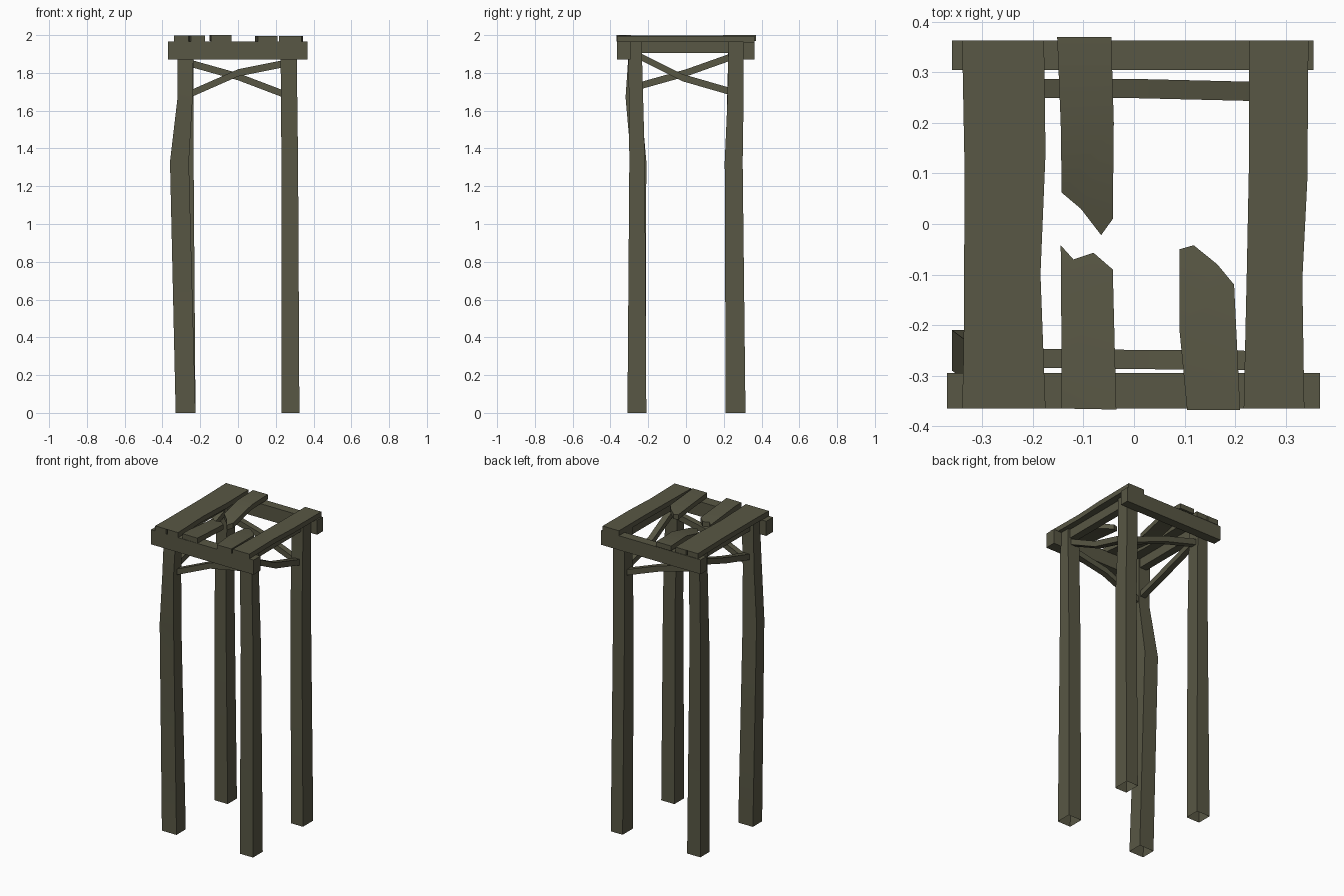
import bpy, bmesh
from mathutils import Vector

if "Cube" in bpy.data.objects:
    bpy.data.objects.remove(bpy.data.objects["Cube"])

wood = bpy.data.materials.new("weathered olive wood")
wood.diffuse_color = (0.098, 0.095, 0.058, 1)
wood.use_nodes = True
wood.node_tree.nodes["Principled BSDF"].inputs["Base Color"].default_value = wood.diffuse_color


def finish(name, bm):
    bmesh.ops.recalc_face_normals(bm, faces=bm.faces)
    me = bpy.data.meshes.new(name)
    bm.to_mesh(me)
    bm.free()
    me.materials.append(wood)
    ob = bpy.data.objects.new(name, me)
    bpy.context.collection.objects.link(ob)
    bpy.ops.object.select_all(action='DESELECT')
    ob.select_set(True)
    bpy.context.view_layer.objects.active = ob
    bpy.ops.object.shade_smooth_by_angle(angle=0.6)
    return ob


def loft(name, rings, caps=True):
    """Join a row of four-cornered rings into a timber."""
    bm = bmesh.new()
    loops = [[bm.verts.new(p) for p in r] for r in rings]
    for a, b in zip(loops, loops[1:]):
        for i in range(4):
            j = (i + 1) % 4
            bm.faces.new((a[i], a[j], b[j], b[i]))
    if caps:
        bm.faces.new(loops[0])
        bm.faces.new(loops[-1])
    return finish(name, bm)


def leg(name, sections):
    # each section: z, x min, x max, y min, y max
    loft(name, [[(a, c, z), (b, c, z), (b, d, z), (a, d, z)]
                for z, a, b, c, d in sections], caps=False)


def box(name, x0, x1, y0, y1, z0, z1):
    loft(name, [[(x0, y0, z), (x1, y0, z), (x1, y1, z), (x0, y1, z)] for z in (z0, z1)])


def brace(name, points, axis, h=0.019):
    # square bar running along x (axis 0) or y (axis 1)
    side = Vector((0, h, 0)) if axis == 0 else Vector((h, 0, 0))
    up = Vector((0, 0, h))
    loft(name, [[Vector(p) + side * s + up * t for s, t in ((-1, -1), (1, -1), (1, 1), (-1, 1))]
                for p in points])


def plank(name, outline, z0=1.965, z1=1.998, start=0, direction=0, droop=0):
    # extruded outline; droop lowers the broken end beyond y = start
    bm = bmesh.new()
    rows = []
    for z in (z0, z1):
        row = []
        for x, y in outline:
            d = max(0, (y - start) * direction)
            row.append(bm.verts.new((x, y, z - d * droop)))
        rows.append(row)
    n = len(outline)
    for i in range(n):
        j = (i + 1) % n
        bm.faces.new((rows[0][i], rows[0][j], rows[1][j], rows[1][i]))
    caps = [bm.faces.new(r) for r in rows]
    bmesh.ops.triangulate(bm, faces=caps)
    finish(name, bm)


# Legs, slightly crooked, open at the ends
leg("front_left_leg", [(0, -.33, -.225, -.31, -.215), (1.33, -.36, -.26, -.29, -.21),
                       (1.67, -.32, -.24, -.32, -.24), (1.965, -.32, -.235, -.30, -.235)])
leg("front_right_leg", [(0, .23, .325, -.31, -.21), (1.33, .23, .318, -.30, -.218),
                        (1.965, .225, .31, -.305, -.235)])
leg("back_right_leg", [(0, .235, .32, .21, .315), (1.33, .232, .315, .205, .30),
                       (1.67, .228, .31, .22, .305), (1.965, .228, .31, .225, .305)])
leg("back_left_leg", [(0, -.32, -.225, .215, .31), (1.33, -.315, -.235, .21, .30),
                      (1.965, -.31, -.235, .225, .305)])

# Beams and side rails under the planks
box("front_beam", -.37, .368, -.365, -.295, 1.87, 1.965)
box("back_beam", -.36, .355, .305, .363, 1.87, 1.963)
for side, label in ((-1, "left"), (1, "right")):
    box(label + "_rail", side * .27 - .025, side * .27 + .025, -.30, .305, 1.905, 1.965)

# Diagonal braces
brace("front_brace", [(-.25, -.265, 1.69), (0, -.268, 1.80), (.25, -.27, 1.85)], 0)
brace("back_brace", [(-.25, .268, 1.85), (0, .268, 1.78), (.25, .262, 1.685)], 0)
brace("right_brace", [(.27, -.25, 1.89), (.265, -.02, 1.775), (.27, .24, 1.70)], 1)
brace("left_brace", [(-.27, -.25, 1.73), (-.265, 0, 1.80), (-.27, .24, 1.885)], 1)

# Whole planks
plank("left_plank", [(-.34, -.365), (-.262, -.365), (-.257, -.338), (-.25, -.365), (-.175, -.365),
                     (-.185, -.1), (-.175, .14), (-.178, .363), (-.255, .363), (-.258, .34),
                     (-.264, .363), (-.34, .363), (-.335, .1), (-.337, -.25)])
plank("right_plank", [(.217, -.365), (.337, -.365), (.333, -.11), (.343, .09), (.345, .363),
                      (.228, .363), (.227, .1), (.223, -.1)], 1.963, 1.995)

# Broken planks
plank("back_broken_plank", [(-.152, .37), (-.045, .37), (-.04, .2), (-.042, .01), (-.065, -.022),
                            (-.105, .03), (-.143, .062), (-.145, .2)],
      1.968, 2.0, .2, -1, .25)
plank("front_broken_plank", [(-.143, -.365), (-.035, -.367), (-.042, -.09), (-.08, -.057),
                             (-.12, -.07), (-.145, -.042), (-.143, -.3)],
      1.967, 2.0, -.25, 1, .12)
plank("short_broken_plank", [(.105, -.368), (.21, -.368), (.198, -.12), (.165, -.08),
                             (.118, -.042), (.09, -.05), (.09, -.21)],
      1.965, 1.996, -.2, 1, .12)
